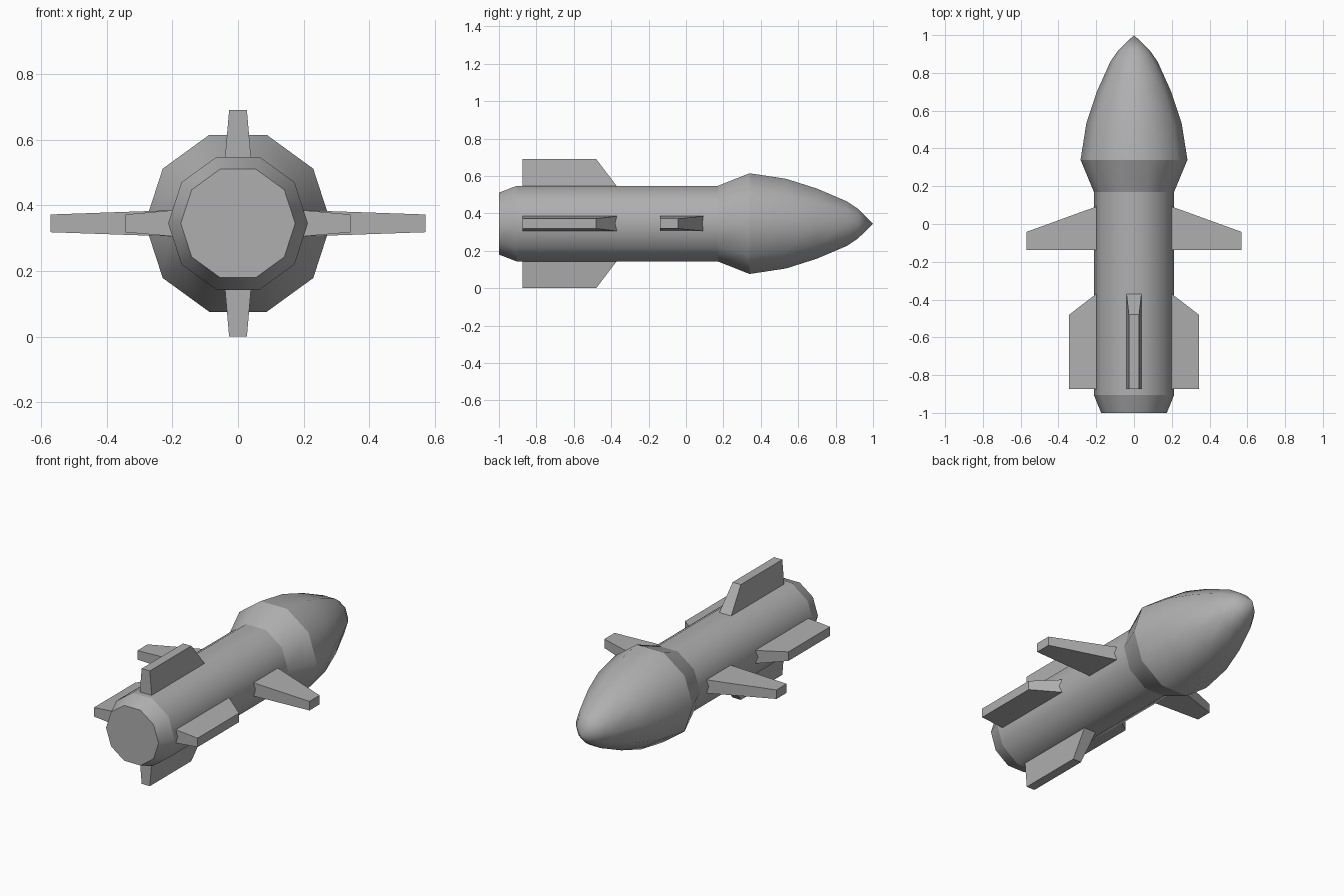
import bpy, bmesh
from math import cos, sin, pi

if "Cube" in bpy.data.objects:
    bpy.data.objects.remove(bpy.data.objects["Cube"])

AXIS_Z = 0.345
SIDES = 10

# Dark grey paint
paint = bpy.data.materials.new("dark_grey")
paint.diffuse_color = (0.43, 0.43, 0.43, 1)
paint.use_nodes = True
paint.node_tree.nodes["Principled BSDF"].inputs["Base Color"].default_value = paint.diffuse_color


def finish(name, bm):
    bmesh.ops.recalc_face_normals(bm, faces=bm.faces)
    mesh = bpy.data.meshes.new(name)
    bm.to_mesh(mesh)
    bm.free()
    mesh.materials.append(paint)
    obj = bpy.data.objects.new(name, mesh)
    bpy.context.collection.objects.link(obj)
    return obj


def lathe(name, profile, sharp_rings):
    """Ten-sided body around the y axis; profile is (y, radius), closed by a nose tip."""
    bm = bmesh.new()
    rings = []
    for y, r in profile:
        rings.append([bm.verts.new((r * cos(2 * pi * i / SIDES), y,
                                    AXIS_Z + r * sin(2 * pi * i / SIDES)))
                      for i in range(SIDES)])
    tip = bm.verts.new((0, 1, AXIS_Z))
    for i in range(SIDES):
        j = (i + 1) % SIDES
        for a, b in zip(rings, rings[1:]):
            bm.faces.new((a[i], a[j], b[j], b[i])).smooth = True
        bm.faces.new((rings[-1][i], rings[-1][j], tip)).smooth = True
    bm.faces.new(rings[0])
    for k in sharp_rings:
        for i in range(SIDES):
            bm.edges.get((rings[k][i], rings[k][(i + 1) % SIDES])).smooth = False
    return finish(name, bm)


def fin(name, angle, back, root_front, tip_front, tip_r):
    """Tapered slab pointing outwards at the given angle around the body."""
    root_r = 0.195
    bm = bmesh.new()
    loops = []
    for r, front, half in ((root_r, root_front, 0.04), (tip_r, tip_front, 0.027)):
        loops.append([bm.verts.new((r * cos(angle) - t * sin(angle), y,
                                    AXIS_Z + r * sin(angle) + t * cos(angle)))
                      for y, t in ((back, -half), (front, -half), (front, half), (back, half))])
    a, b = loops
    bm.faces.new(a)
    bm.faces.new(b)
    for i in range(4):
        j = (i + 1) % 4
        bm.faces.new((a[i], a[j], b[j], b[i]))
    return finish(name, bm)


# Fuselage with tapered tail, collar and ogive nose
lathe("body", [(-1, 0.174), (-0.905, 0.2125), (0.17, 0.2125), (0.34, 0.283),
               (0.535, 0.252), (0.70, 0.197), (0.86, 0.125), (0.92, 0.083)], (0, 1, 2, 3))

# Four tail fins
for k, side in enumerate(("right", "top", "left", "bottom")):
    fin("tail_fin_" + side, k * pi / 2, -0.873, -0.366, -0.48, 0.343 if k % 2 == 0 else 0.345)

# Two swept forward wings
for angle, side in ((0, "right"), (pi, "left")):
    fin("wing_" + side, angle, -0.138, 0.094, -0.042, 0.57)
